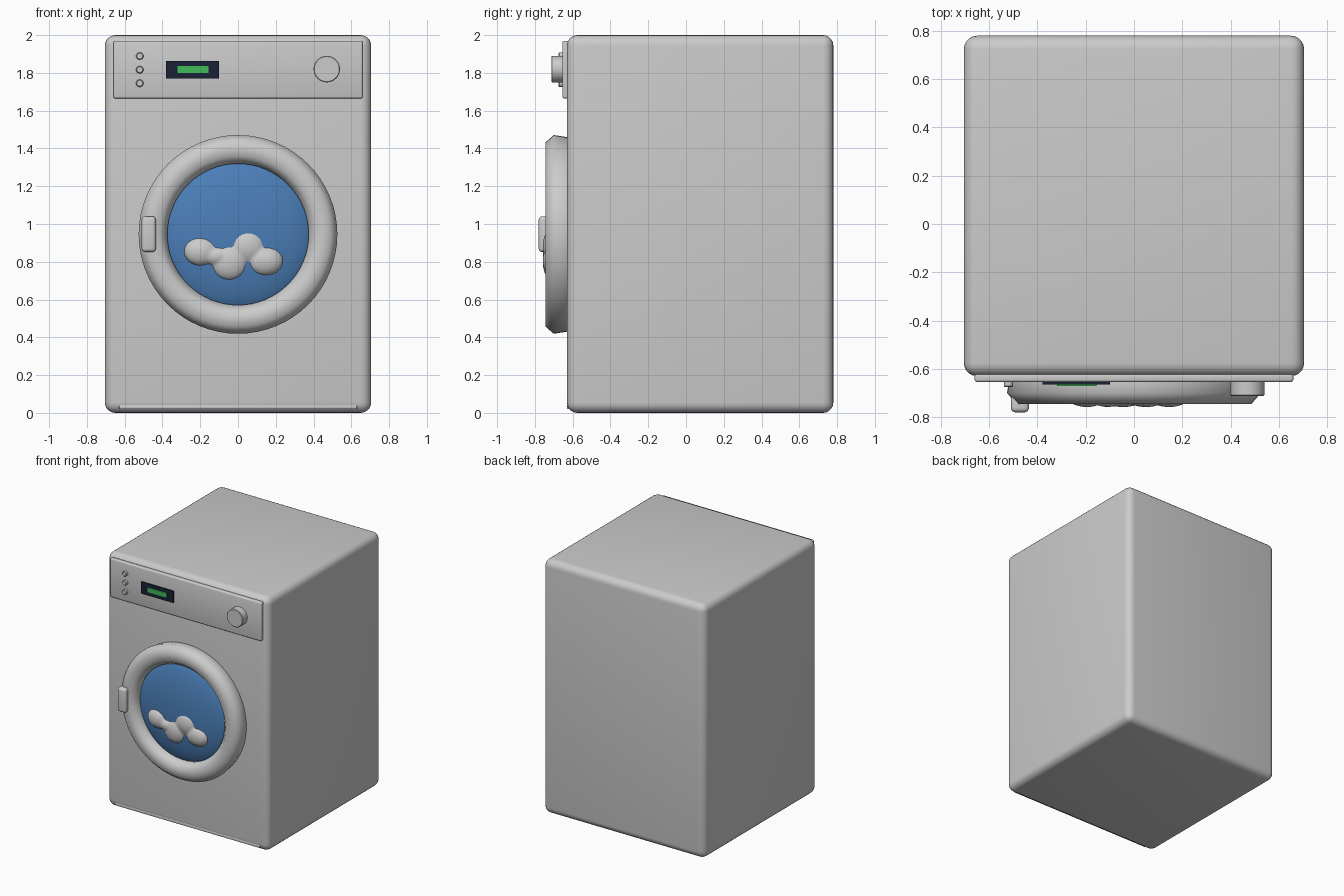
import bpy, bmesh, math
from mathutils import Matrix

if "Cube" in bpy.data.objects:
    bpy.data.objects.remove(bpy.data.objects["Cube"])


def mat(name, rgb):
    m = bpy.data.materials.new(name)
    m.diffuse_color = (*rgb, 1)
    m.use_nodes = True
    m.node_tree.nodes["Principled BSDF"].inputs["Base Color"].default_value = m.diffuse_color
    return m


BLUE = mat("glass_blue", (0.07, 0.21, 0.48))
NAVY = mat("screen_dark", (0.01, 0.015, 0.035))
GREEN = mat("display_green", (0.05, 0.5, 0.1))


def finish(bm, name, material=None, bevel=0, segs=4, angle=35):
    bmesh.ops.recalc_face_normals(bm, faces=bm.faces)
    me = bpy.data.meshes.new(name)
    bm.to_mesh(me)
    bm.free()
    ob = bpy.data.objects.new(name, me)
    bpy.context.collection.objects.link(ob)
    if material:
        me.materials.append(material)
    bpy.ops.object.select_all(action='DESELECT')
    ob.select_set(True)
    bpy.context.view_layer.objects.active = ob
    if bevel:
        b = ob.modifiers.new("bevel", 'BEVEL')
        b.width, b.segments, b.limit_method = bevel, segs, 'ANGLE'
        bpy.ops.object.modifier_apply(modifier=b.name)
    bpy.ops.object.shade_smooth_by_angle(angle=math.radians(angle))
    return ob


def box(name, x, y, z, **kw):
    bm = bmesh.new()
    size = [b - a for a, b in (x, y, z)]
    mid = [(a + b) / 2 for a, b in (x, y, z)]
    bmesh.ops.create_cube(bm, size=1, matrix=Matrix.Translation(mid) @ Matrix.Diagonal((*size, 1)))
    return finish(bm, name, **kw)


def lathe(name, profile, cx, cz, steps=64, closed=False, **kw):
    """Revolve (radius, y) points about a front-to-back axis."""
    bm = bmesh.new()
    vs = [bm.verts.new((cx + r, y, cz)) for r, y in profile]
    pairs = list(zip(vs, vs[1:])) + ([(vs[-1], vs[0])] if closed else [])
    es = [bm.edges.new(p) for p in pairs]
    bmesh.ops.spin(bm, geom=vs + es, cent=(cx, 0, cz), axis=(0, 1, 0),
                   angle=2 * math.pi, steps=steps)
    bmesh.ops.remove_doubles(bm, verts=bm.verts, dist=1e-5)
    return finish(bm, name, **kw)


# cabinet and kick plate
box("cabinet", (-.705, .705), (-.63, .78), (0, 2), bevel=.055, segs=5)
box("kick_plate", (-.63, .63), (-.629, -.56), (.02, .045), bevel=.005, segs=2)

# control panel, screen and controls
box("control_panel", (-.66, .66), (-.655, -.62), (1.665, 1.97), bevel=.01, segs=3)
box("screen", (-.38, -.1), (-.664, -.64), (1.77, 1.863), material=NAVY)
box("display", (-.32, -.155), (-.671, -.65), (1.8, 1.836), material=GREEN)
for i in range(3):
    lathe(f"button_{i + 1}", [(0, -.675), (.015, -.675), (.019, -.671), (.02, -.645), (0, -.645)],
          -.52, 1.745 + .072 * i, steps=24)
lathe("dial", [(0, -.713), (.066, -.713), (.07, -.709), (.07, -.64), (0, -.64)], .47, 1.82, steps=48)

# door ring, domed glass and handle
lathe("door_ring", [(.505, -.6), (.515, -.63), (.526, -.70), (.487, -.745), (.413, -.745),
                    (.374, -.70), (.385, -.63), (.395, -.6)], 0, .945, closed=True, angle=65)
dome = [(.41 * math.sin(a), -.64 - .102 * math.cos(a))
        for a in (math.pi / 2 * i / 12 for i in range(13))]
lathe("door_glass", dome + [(0, -.64)], 0, .945, material=BLUE)
box("door_handle", (-.51, -.435), (-.78, -.71), (.852, 1.04), bevel=.018, segs=4)

# bundle of laundry, fused into one soft shape
bm = bmesh.new()
for x, z, rx, rz in ((-.195, .855, .092, .078), (-.045, .8, .1, .1),
                     (.05, .882, .098, .094), (.145, .806, .096, .08), (-.11, .83, .08, .055)):
    bmesh.ops.create_uvsphere(bm, u_segments=24, v_segments=16, radius=1,
                              matrix=Matrix.Translation((x, -.705, z)) @ Matrix.Diagonal((rx, .054, rz, 1)))
laundry = finish(bm, "laundry")
r = laundry.modifiers.new("fuse", 'REMESH')
r.mode, r.voxel_size = 'VOXEL', .009
s = laundry.modifiers.new("soften", 'SMOOTH')
s.factor, s.iterations = .5, 5
for n in ("fuse", "soften"):
    bpy.ops.object.modifier_apply(modifier=n)
bpy.ops.object.shade_smooth()
